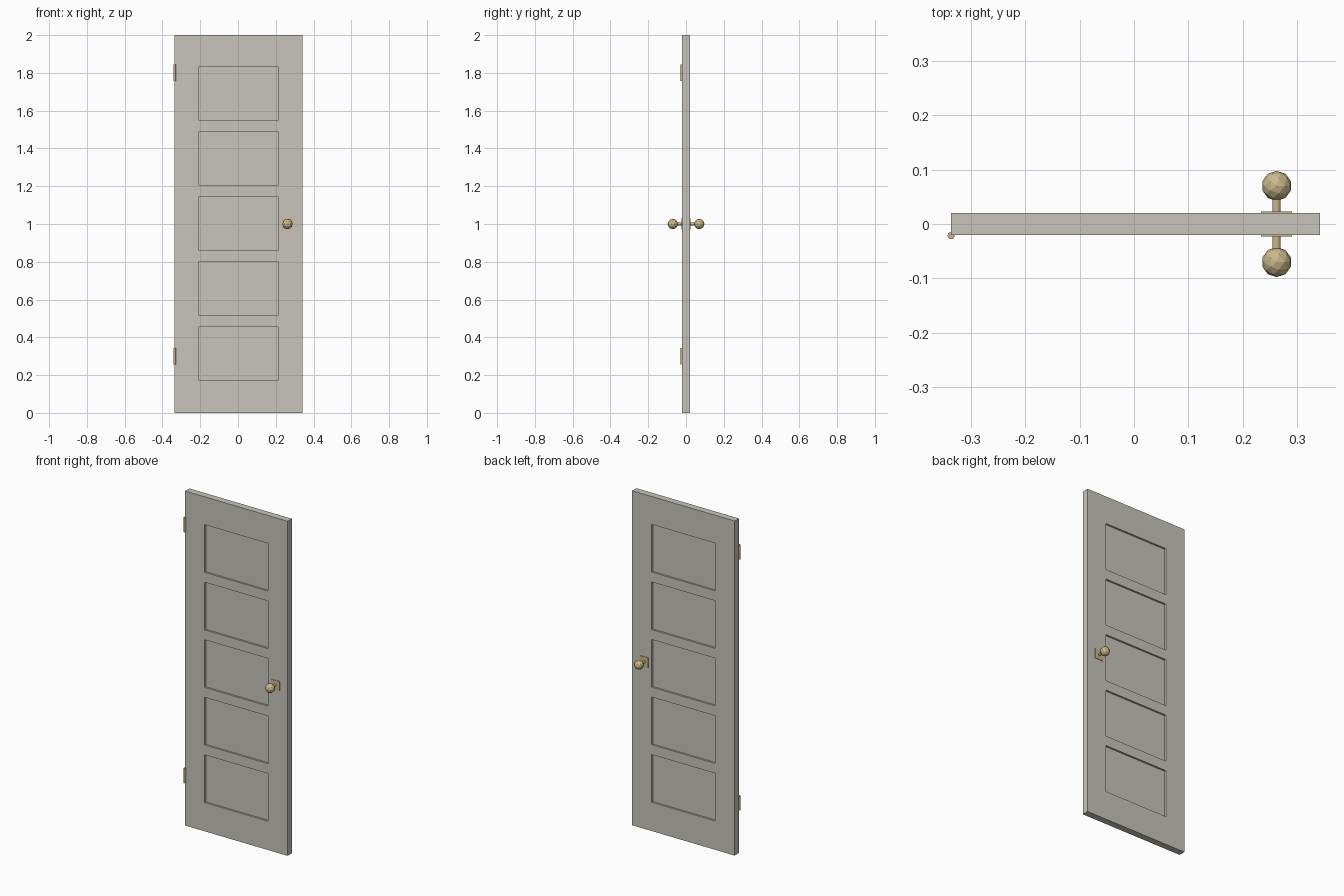
import bpy, bmesh
from mathutils import Matrix, Vector

if "Cube" in bpy.data.objects:
    bpy.data.objects.remove(bpy.data.objects["Cube"], do_unlink=True)


def material(name, rgb):
    mat = bpy.data.materials.new(name)
    mat.use_nodes = True
    mat.diffuse_color = (*rgb, 1)
    bsdf = next(n for n in mat.node_tree.nodes if n.type == 'BSDF_PRINCIPLED')
    bsdf.inputs["Base Color"].default_value = (*rgb, 1)
    return mat


def add_object(name, bm, mat):
    bmesh.ops.recalc_face_normals(bm, faces=bm.faces)
    mesh = bpy.data.meshes.new(name)
    bm.to_mesh(mesh)
    bm.free()
    mesh.materials.append(mat)
    obj = bpy.data.objects.new(name, mesh)
    bpy.context.collection.objects.link(obj)
    return obj


def box(bm, center, size):
    return bmesh.ops.create_cube(
        bm, size=1, matrix=Matrix.Translation(center) @ Matrix.Diagonal((*size, 1)))


def cylinder(bm, center, radius, depth, sides, rotation=Matrix()):
    bmesh.ops.create_cone(bm, cap_ends=True, segments=sides, radius1=radius, radius2=radius,
                          depth=depth, matrix=Matrix.Translation(center) @ rotation)


grey = material("warm grey paint", (0.58, 0.56, 0.51))
brass = material("brass", (0.60, 0.48, 0.26))

WIDTH, THICK, HEIGHT = 0.678, 0.04, 2.0
CENTER_X = 0.003
PANEL_HALF = 0.21
PANEL_HEIGHT, PANEL_STEP, PANEL_START = 0.285, 0.344, 0.172
RECESS = 0.011

# Door slab, cut along the panel borders
bm = bmesh.new()
box(bm, (CENTER_X, 0, HEIGHT / 2), (WIDTH, THICK, HEIGHT))
bottoms = [PANEL_START + i * PANEL_STEP for i in range(5)]
cuts = [((CENTER_X + s * PANEL_HALF, 0, 0), (1, 0, 0)) for s in (-1, 1)]
cuts += [((0, 0, b + h), (0, 0, 1)) for b in bottoms for h in (0, PANEL_HEIGHT)]
for point, normal in cuts:
    bmesh.ops.bisect_plane(bm, geom=bm.verts[:] + bm.edges[:] + bm.faces[:],
                           plane_co=point, plane_no=normal)


# Five sunken panels on each side
def is_panel(face):
    c = face.calc_center_median()
    return (abs(face.normal.y) > 0.9 and abs(c.x - CENTER_X) < PANEL_HALF
            and any(b < c.z < b + PANEL_HEIGHT for b in bottoms))


bm.normal_update()
panels = [f for f in bm.faces if is_panel(f)]
sunken = bmesh.ops.extrude_discrete_faces(bm, faces=panels)["faces"]
for face in sunken:
    side = 1 if face.calc_center_median().y > 0 else -1
    bmesh.ops.translate(bm, verts=face.verts, vec=Vector((0, -side * RECESS, 0)))
add_object("door_slab", bm, grey)

# Knob, stem and square backplate on both sides
KNOB_X, KNOB_Z = 0.262, 1.0
turn = Matrix.Rotation(1.5708, 4, 'X')
for label, side in (("front", -1), ("back", 1)):
    bm = bmesh.new()
    box(bm, (KNOB_X, side * 0.0212, KNOB_Z), (0.057, 0.004, 0.059))
    add_object(label + "_backplate", bm, brass)

    bm = bmesh.new()
    cylinder(bm, (KNOB_X, side * 0.038, KNOB_Z), 0.0075, 0.036, 12, turn)
    add_object(label + "_knob_stem", bm, brass)

    bm = bmesh.new()
    bmesh.ops.create_icosphere(bm, subdivisions=2, radius=0.0275,
                               matrix=Matrix.Translation((KNOB_X, side * 0.07, KNOB_Z)))
    add_object(label + "_knob", bm, brass)

# Hinge barrels on the front corner
for label, z in (("lower", 0.3), ("upper", 1.8)):
    bm = bmesh.new()
    cylinder(bm, (CENTER_X - WIDTH / 2, -0.0215, z), 0.0065, 0.088, 12)
    add_object(label + "_hinge", bm, brass)
